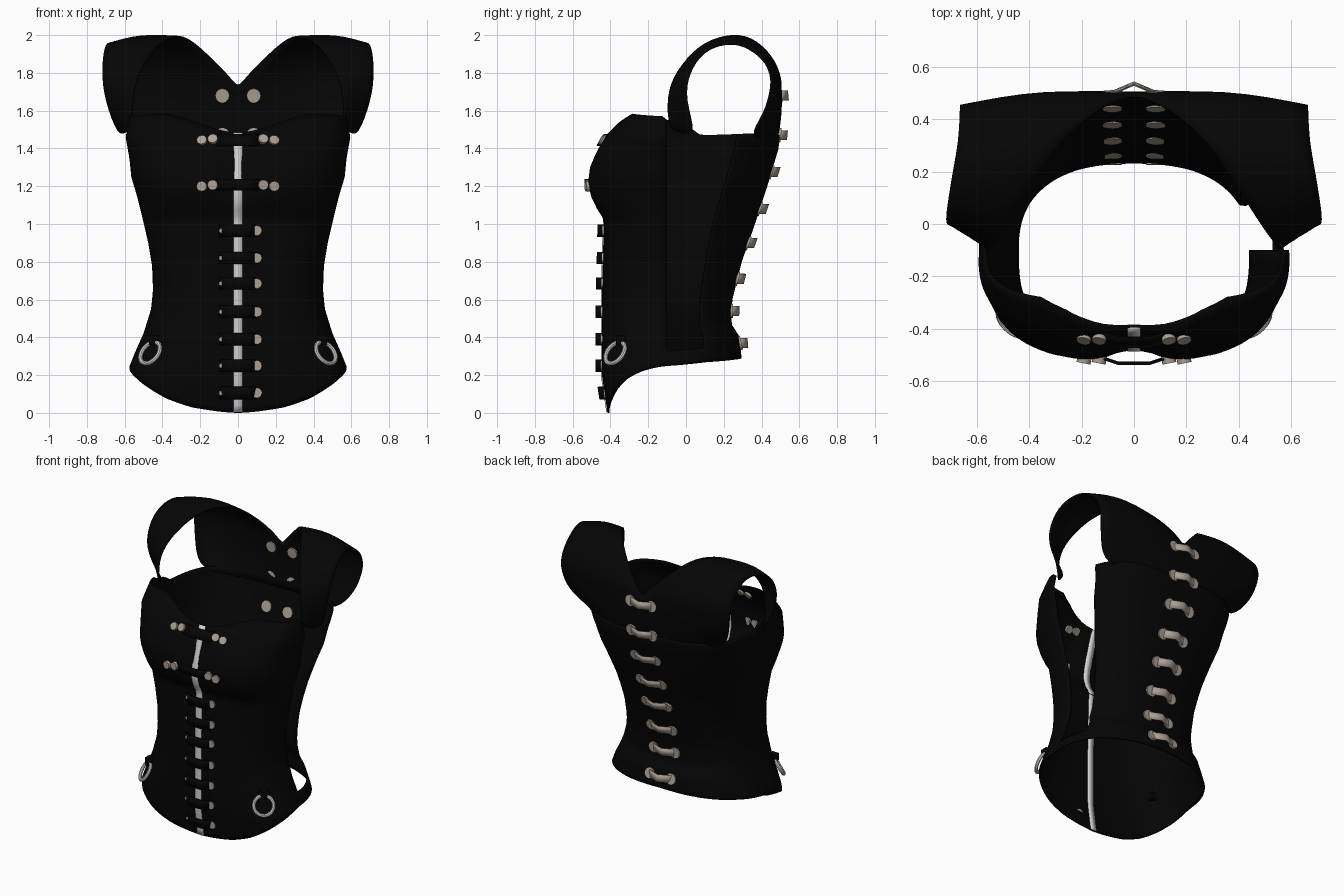
import bpy
from math import sin, cos, radians, exp
from mathutils import Vector

if "Cube" in bpy.data.objects:
    bpy.data.objects.remove(bpy.data.objects["Cube"])


def material(name, color):
    mat = bpy.data.materials.new(name)
    mat.use_nodes = True
    mat.diffuse_color = (*color, 1)
    mat.node_tree.nodes["Principled BSDF"].inputs["Base Color"].default_value = (*color, 1)
    return mat


BLACK = material("black leather", (0.0015, 0.0015, 0.0015))
BEIGE = material("beige metal", (0.40, 0.35, 0.30))
SILVER = material("silver metal", (0.64, 0.64, 0.64))


def table(pairs, t):
    """Piecewise linear lookup."""
    if t <= pairs[0][0]:
        return pairs[0][1]
    for (a, p), (b, q) in zip(pairs, pairs[1:]):
        if t <= b:
            return p + (q - p) * (t - a) / (b - a)
    return pairs[-1][1]


def finish(obj, mat):
    bpy.ops.object.select_all(action="DESELECT")
    obj.select_set(True)
    bpy.context.view_layer.objects.active = obj
    obj.data.materials.append(mat)
    bpy.ops.object.shade_smooth_by_angle(angle=radians(40))


def sheet(name, rows, mat, thickness, closed=False, skip=None, mirror=False, smooth=0):
    """Thin cloth surface lofted through rows of points."""
    n = len(rows[0])
    verts = [Vector(p) for row in rows for p in row]
    faces = []
    for r in range(len(rows) - 1):
        for c in range(n if closed else n - 1):
            d = (c + 1) % n
            if not (skip and skip(c, verts[r * n + c].z)):
                faces.append((r * n + c, r * n + d, r * n + n + d, r * n + n + c))
    mesh = bpy.data.meshes.new(name)
    mesh.from_pydata(verts, [], faces)
    obj = bpy.data.objects.new(name, mesh)
    bpy.context.collection.objects.link(obj)
    if mirror:
        obj.modifiers.new("Mirror", "MIRROR").use_clip = True
    if smooth:
        sub = obj.modifiers.new("Smooth", "SUBSURF")
        sub.levels = sub.render_levels = smooth
    solid = obj.modifiers.new("Thickness", "SOLIDIFY")
    solid.thickness = thickness
    solid.offset = 0
    finish(obj, mat)


def stud(name, center, direction, radius, length, mat):
    turn = Vector(direction).to_track_quat("Z", "Y").to_euler()
    bpy.ops.mesh.primitive_cylinder_add(vertices=12, radius=radius, depth=length,
                                        location=center, rotation=turn)
    bpy.context.object.name = name
    finish(bpy.context.object, mat)


def ribbon(name, z, depth, half_height, path, mat):
    """Narrow folded strip; path gives x and offset from the depth profile."""
    rows = [[(x, depth(h) + out, h) for x, out in path]
            for h in (z - half_height, z + half_height)]
    sheet(name, rows, mat, .006)


# Body profiles by height: half width, front depth, back depth
WIDTH = [(0, .60), (.22, .58), (.32, .54), (.42, .495), (.55, .455), (.65, .445), (.78, .45),
         (.9, .47), (1.05, .505), (1.15, .53), (1.25, .56), (1.35, .57), (1.46, .59), (1.58, .565)]
FRONT = [(0, -.41), (.2, -.44), (.6, -.44), (1.03, -.43), (1.08, -.47), (1.15, -.505),
         (1.22, -.52), (1.3, -.51), (1.38, -.475), (1.47, -.42), (1.54, -.35), (1.58, -.30)]
BACK = [(.28, .29), (.4, .28), (.47, .235), (.6, .24), (.8, .29), (1, .36), (1.2, .425),
        (1.4, .485), (1.6, .505), (1.75, .49)]
SQUARE = [(.4, 2.3), (1, 2.4), (1.5, 3.3)]
# Hem and top edge by angle from the front centre
HEM = [(0, 0), (15, .03), (30, .075), (45, .13), (60, .18), (75, .22), (90, .25), (120, .27), (180, .29)]
TOP = [(0, 1.48), (18, 1.55), (30, 1.58), (88, 1.57), (98, 1.47), (130, 1.48), (180, 1.47)]
MIDDLE = -.1


def front_depth(z):
    return table(FRONT, z)


def back_depth(z):
    return table(BACK, z)


def body_point(angle, z):
    a = radians(angle)
    s, c = sin(a), cos(a)
    in_front = c > 0
    power = 2 / (3.0 if in_front else table(SQUARE, z))
    depth = MIDDLE - front_depth(z) if in_front else back_depth(z) - MIDDLE
    x = table(WIDTH, z) * abs(s) ** power * (1 if s > 0 else -1)
    y = MIDDLE - depth * abs(c) ** power * (1 if in_front else -1)
    if in_front:  # hollow between the cups
        y += .06 * exp(-(x / .1) ** 2) * exp(-((z - 1.3) / .17) ** 2)
    return Vector((x, y, z))


# Body shell, open along the left side above the hip strap
STEPS, LEVELS = 144, 48
rows = []
for level in range(LEVELS + 1):
    row = []
    for i in range(STEPS):
        angle = 360 * i / STEPS
        fold = min(angle, 360 - angle)
        low, high = table(HEM, fold), table(TOP, fold)
        row.append(body_point(angle, low + (high - low) * level / LEVELS))
    rows.append(row)
sheet("corset_body", rows, BLACK, .01, closed=True,
      skip=lambda column, z: 88 < column * 360 / STEPS < 117 and z > .33)

# Upper back and cap sleeves: neckline, middle, armhole
YOKE = [
    ((0, .48, 1.42), (.3, .475, 1.42), (.53, .32, 1.45)),
    ((0, .505, 1.6), (.35, .51, 1.6), (.63, .42, 1.58)),
    ((0, .49, 1.72), (.35, .515, 1.74), (.66, .455, 1.73)),
    ((.04, .485, 1.775), (.36, .51, 1.79), (.665, .45, 1.79)),
    ((.14, .44, 1.875), (.4, .475, 1.89), (.665, .42, 1.87)),
    ((.27, .33, 1.995), (.45, .36, 2.0), (.67, .31, 1.95)),
    ((.36, .2, 1.995), (.55, .22, 2.01), (.69, .21, 1.96)),
    ((.44, .07, 1.94), (.57, .06, 1.95), (.71, .09, 1.92)),
    ((.52, -.05, 1.81), (.6, -.04, 1.82), (.72, .01, 1.8)),
    ((.56, -.1, 1.68), (.62, -.07, 1.68), (.705, -.01, 1.66)),
    ((.56, -.09, 1.5), (.59, -.04, 1.49), (.63, .06, 1.46)),
]
sheet("back_yoke_and_sleeves", YOKE, BLACK, .01, mirror=True, smooth=2)

# Front zip following the centre line
zip_rows = []
for k in range(41):
    p = body_point(0, 1.475 * k / 40 + .005)
    zip_rows.append([p + Vector((x, -.002, 0)) for x in (-.024, .024)])
sheet("front_zip", zip_rows, SILVER, .018)

# Busk loops with a large stud on the left and a small one on the right
for z in (.105, .25, .39, .535, .685, .82, .965):
    y = front_depth(z)
    ribbon("busk_loop", z, front_depth, .033,
           [(-.1, 0), (-.05, -.035), (.05, -.035), (.1, 0)], BLACK)
    stud("busk_stud", (.1, y - .004, z), (0, -1, 0), .027, .016, BEIGE)
    stud("busk_pin", (-.09, y - .006, z), (0, -1, 0), .012, .016, BEIGE)

# Bust eyelets and the laces between them
for z, lift in ((1.445, .6), (1.207, 0)):
    y = front_depth(z)
    ribbon("bust_lace", z, front_depth, .03,
           [(-.115, 0), (-.06, -.018), (.06, -.018), (.115, 0)], BLACK)
    for side in (-1, 1):
        for x, drop in ((.132, 0), (.19, .007)):
            stud("bust_eyelet", (side * x, y + .002, z - drop), (side * .2, -1, lift), .027, .035, BEIGE)

# Back eyelets with laces raised between them
for z in (.37, .54, .71, .9, 1.08, 1.275, 1.47, 1.68):
    slope = (back_depth(z + .08) - back_depth(z - .08)) / .16
    for side in (-1, 1):
        stud("back_eyelet", (side * .083, back_depth(z), z), (0, 1, -slope), .038, .022, BEIGE)
    ribbon("back_lace", z, back_depth, .026, [(-.085, .006), (0, .042), (.085, .006)], BEIGE)

# Hip rings
for side in (-1, 1):
    normal = Vector((side * .6, -.62, .5))
    bpy.ops.mesh.primitive_torus_add(location=(side * .465, -.375, .318), major_radius=.065,
                                     minor_radius=.012, major_segments=28, minor_segments=8,
                                     rotation=normal.to_track_quat("Z", "Y").to_euler())
    bpy.context.object.name = "hip_ring"
    finish(bpy.context.object, SILVER)
    bpy.ops.mesh.primitive_cube_add(size=.05, location=(side * .445, -.345, .385))
    bpy.context.object.name = "ring_tab"
    bpy.context.object.data.materials.append(BLACK)
